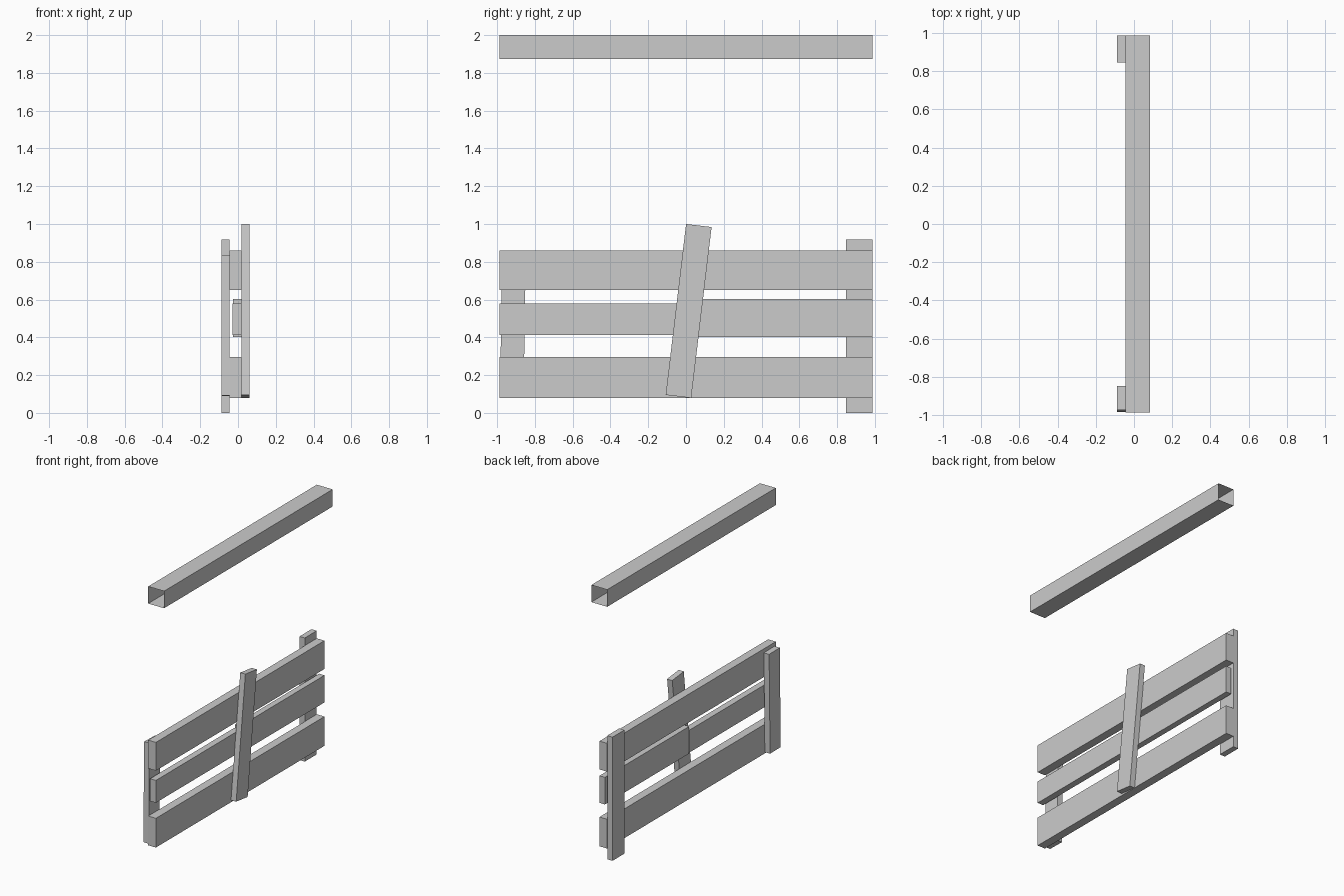
import bpy
import bmesh
from math import radians
from mathutils import Matrix, Vector

cube = bpy.data.objects.get("Cube")
if cube:
    bpy.data.objects.remove(cube, do_unlink=True)

GREY = (0.6, 0.6, 0.6, 1.0)
grey = bpy.data.materials.new("plain grey")
grey.use_nodes = True
grey.diffuse_color = GREY
grey.node_tree.nodes["Principled BSDF"].inputs["Base Color"].default_value = GREY


def board(name, x, y, z, lean=0.0, open_ends=False):
    """Box between (low, high) limits, leaning about x; optionally without its y ends."""
    lo, hi = Vector((x[0], y[0], z[0])), Vector((x[1], y[1], z[1]))
    bm = bmesh.new()
    bmesh.ops.create_cube(bm, size=1.0)
    bmesh.ops.scale(bm, vec=hi - lo, verts=bm.verts)
    if open_ends:
        bm.normal_update()
        ends = [f for f in bm.faces if abs(f.normal.y) > 0.9]
        bmesh.ops.delete(bm, geom=ends, context="FACES_ONLY")
    bm.transform(Matrix.Rotation(radians(-lean), 4, "X"))
    mesh = bpy.data.meshes.new(name)
    bm.to_mesh(mesh)
    bm.free()
    mesh.materials.append(grey)
    obj = bpy.data.objects.new(name, mesh)
    obj.location = (lo + hi) / 2
    bpy.context.collection.objects.link(obj)
    return obj


END = 0.988
PLANK_X = (-0.045, 0.018)
POST_X = (-0.088, -0.045)

# Hollow beam overhead
board("top_beam", (-0.045, 0.085), (-END, END), (1.873, 2.0), open_ends=True)

# Long planks
board("upper_plank", PLANK_X, (-END, END), (0.65, 0.86))
board("lower_plank", PLANK_X, (-END, END), (0.08, 0.297))

# Middle plank, split into two pieces
board("middle_plank_front", (-0.03, 0.018), (-END, 0.0), (0.412, 0.578))
board("middle_plank_back", (-0.026, 0.018), (0.0, END), (0.402, 0.603))

# End posts
board("back_post", POST_X, (0.847, 0.987), (0.0, 0.917))
board("front_post", POST_X, (-0.979, -0.854), (0.09, 0.831), lean=0.9)

# Leaning brace across the planks
board("leaning_brace", (0.018, 0.06), (-0.054, 0.082), (0.084, 0.995), lean=6.8)
